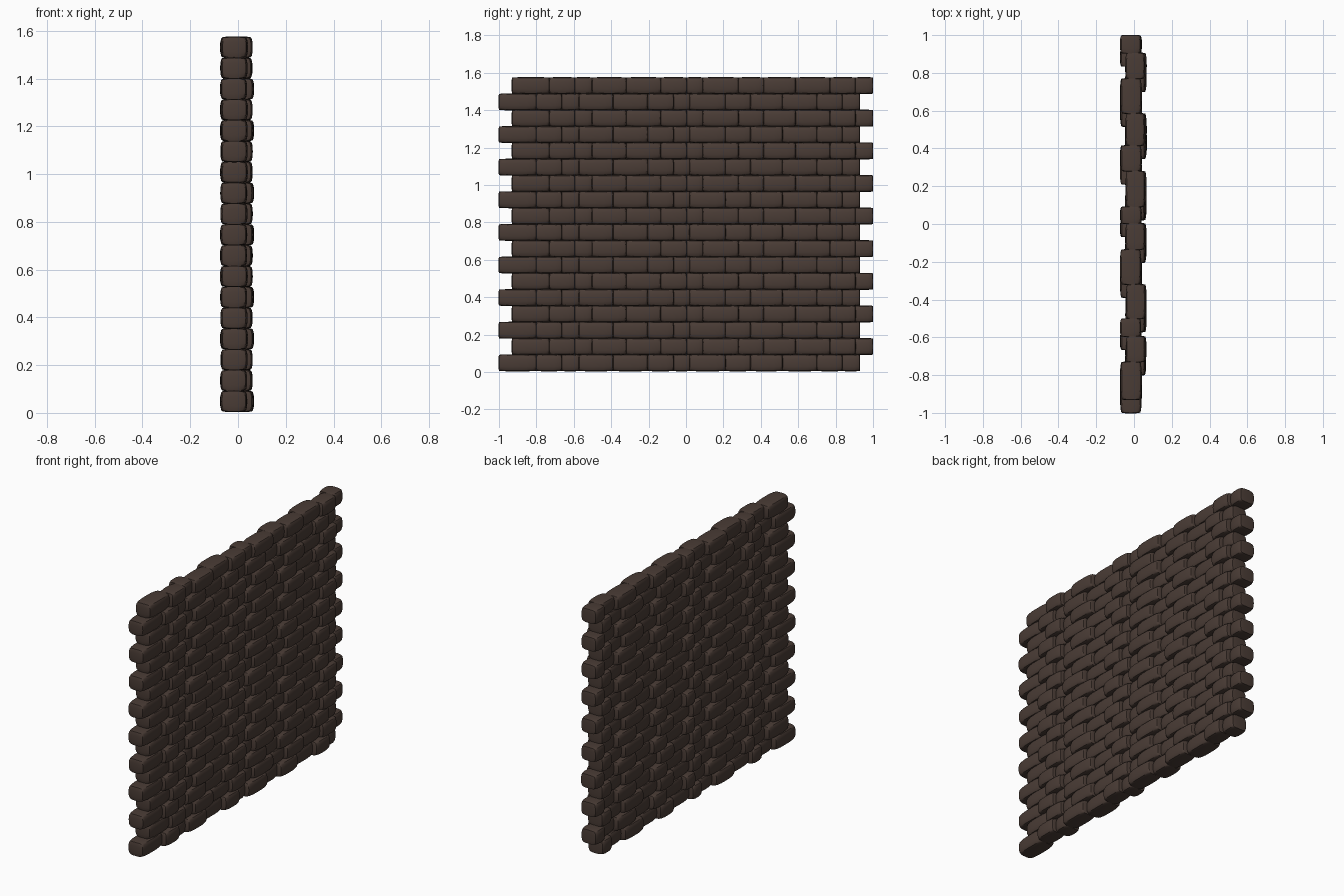
import bpy, bmesh, random

if "Cube" in bpy.data.objects:
    bpy.data.objects.remove(bpy.data.objects["Cube"])

random.seed(4)
ROWS, PITCH, SHIFT = 18, 0.0872, 0.07
# joints along one course, shared by every course
JOINTS = [-1.0, -0.80, -0.665, -0.572, -0.39, -0.205, -0.067, 0.02,
          0.21, 0.345, 0.515, 0.70, 0.835, 0.928]
PROUD = {0, 3, 5, 8, 10, 13, 15}   # courses whose front bricks stand out more

brown = bpy.data.materials.new("dark brown stone")
brown.diffuse_color = (0.068, 0.045, 0.036, 1)
brown.use_nodes = True
brown.node_tree.nodes["Principled BSDF"].inputs["Base Color"].default_value = brown.diffuse_color


def pillow_template():
    """Unit pillow brick: subdivided cube with its faces bulged."""
    bm = bmesh.new()
    bmesh.ops.create_cube(bm, size=2)
    bmesh.ops.subdivide_edges(bm, edges=bm.edges[:], cuts=5, use_grid_fill=True)
    bm.verts.index_update()
    points = []
    for v in bm.verts:
        # push the loops towards the edges so the corners are tight
        a, b, c = (1.5 * t - 0.5 * t ** 3 for t in v.co)
        points.append((a * (1 - 0.13 * b ** 4 - 0.13 * c ** 4),
                       b * (1 - 0.05 * a ** 4 - 0.035 * c ** 4),
                       c * (1 - 0.10 * a ** 4 - 0.06 * b ** 4)))
    faces = [[v.index for v in f.verts] for f in bm.faces]
    bm.free()
    return points, faces


points, faces = pillow_template()

# one object per course, alternately shifted for the running bond
for row in range(ROWS):
    verts, polys = [], []
    shift = SHIFT if row % 2 else 0.0
    z = 0.005 + PITCH * (row + 0.5)
    for i, (y0, y1) in enumerate(zip(JOINTS, JOINTS[1:])):
        if i % 2:                         # brick set forward
            lo, hi = -0.045, 0.066 if row in PROUD else 0.060
        else:                             # brick set back
            lo, hi = -0.073, 0.040
        x = (lo + hi) / 2 + random.uniform(-0.002, 0.002)
        y = (y0 + y1) / 2 + shift
        hx, hy, hz = (hi - lo) / 2, (y1 - y0) / 2 + 0.003, PITCH / 2 + 0.002
        start = len(verts)
        verts += [(x + a * hx, y + b * hy, z + c * hz) for a, b, c in points]
        polys += [[start + k for k in f] for f in faces]
    mesh = bpy.data.meshes.new("brick_course")
    mesh.from_pydata(verts, [], polys)
    mesh.materials.append(brown)
    course = bpy.data.objects.new(f"brick_course_{row + 1}", mesh)
    bpy.context.collection.objects.link(course)
    mesh.shade_smooth()
    mesh.set_sharp_from_angle(angle=0.7)
